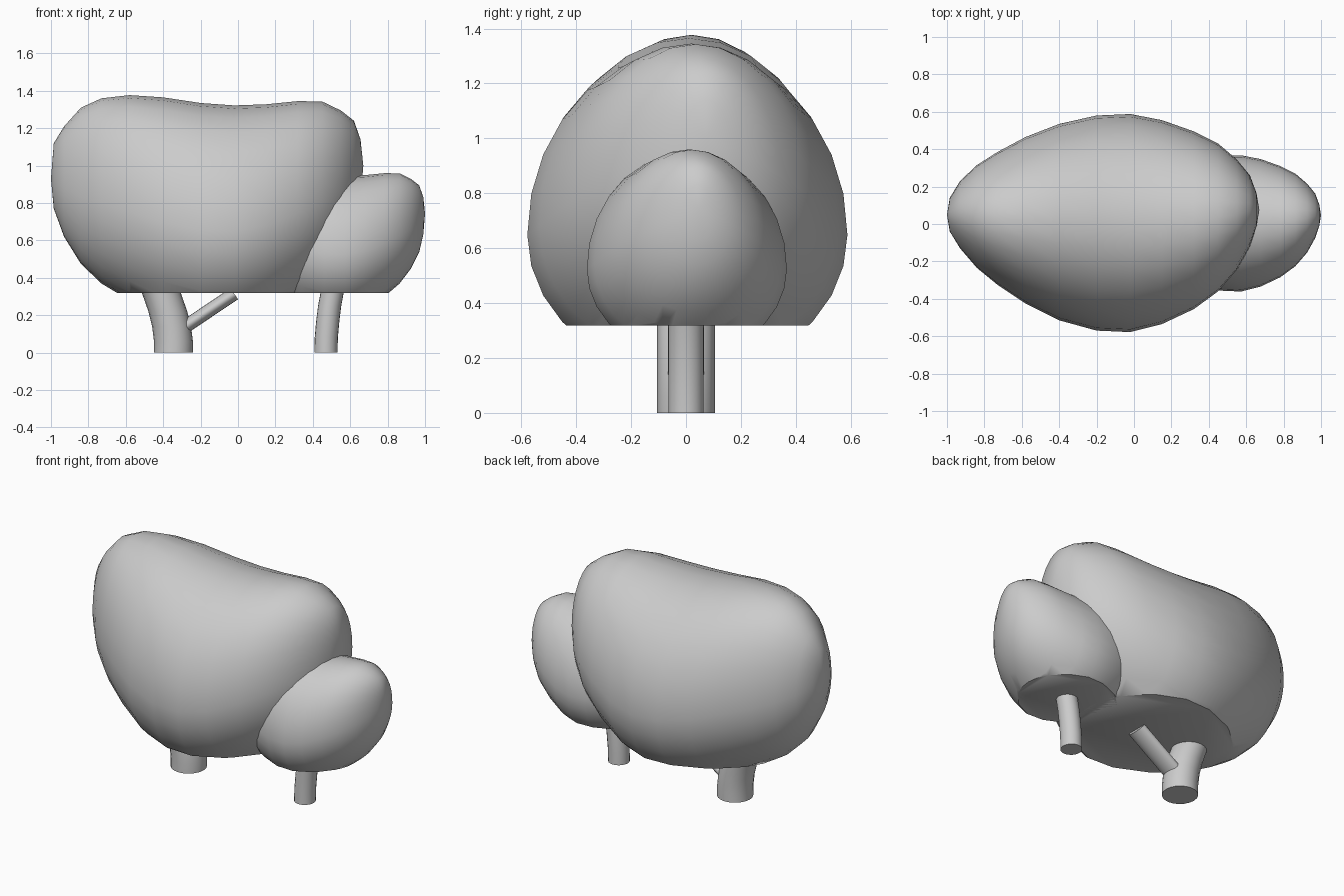
import bpy, bmesh, math
from mathutils import Vector

if "Cube" in bpy.data.objects:
    bpy.data.objects.remove(bpy.data.objects["Cube"])

# Canopy stations along x: x, underside z (before flat cut), top z, half width, y centre
STATIONS = [
    (-0.985, 0.77, 1.12, 0.09, 0.05), (-0.93, 0.62, 1.21, 0.18, 0.05),
    (-0.84, 0.475, 1.31, 0.275, 0.04), (-0.73, 0.37, 1.36, 0.355, 0.03),
    (-0.58, 0.28, 1.377, 0.445, 0.02), (-0.40, 0.19, 1.365, 0.525, 0.01),
    (-0.20, 0.14, 1.335, 0.575, 0.005), (-0.02, 0.14, 1.322, 0.583, 0.005),
    (0.15, 0.19, 1.328, 0.545, 0.01), (0.32, 0.29, 1.345, 0.475, 0.02),
    (0.45, 0.40, 1.343, 0.395, 0.035), (0.55, 0.53, 1.295, 0.295, 0.05),
    (0.62, 0.67, 1.24, 0.19, 0.07), (0.655, 0.82, 1.14, 0.09, 0.075),
]
ENDS = ((-1.0, 0.05, 0.93), (0.67, 0.075, 1.0))
GROUND_CUT = 0.318


def finish(bm, name, angle):
    bmesh.ops.recalc_face_normals(bm, faces=bm.faces)
    me = bpy.data.meshes.new(name)
    bm.to_mesh(me)
    bm.free()
    ob = bpy.data.objects.new(name, me)
    bpy.context.collection.objects.link(ob)
    bpy.ops.object.select_all(action='DESELECT')
    ob.select_set(True)
    bpy.context.view_layer.objects.active = ob
    bpy.ops.object.shade_smooth_by_angle(angle=math.radians(angle))
    return ob


def bridge(bm, rings):
    n = len(rings[0])
    for a, b in zip(rings, rings[1:]):
        for i in range(n):
            j = (i + 1) % n
            bm.faces.new((a[i], a[j], b[j], b[i]))


def canopy(name, place, sides=28):
    bm = bmesh.new()
    rings = []
    for x, zb, zt, w, yc in STATIONS:
        zc = zb + 0.43 * (zt - zb)
        ring = []
        for i in range(sides):
            t = math.tau * i / sides
            s = math.sin(t)
            z = zc + s * ((zt - zc) if s > 0 else (zc - zb))
            ring.append(bm.verts.new(place(x, yc + w * math.cos(t), z)))
        rings.append(ring)
    bridge(bm, rings)
    for ring, end in zip((rings[0], rings[-1]), ENDS):
        tip = bm.verts.new(place(*end))
        for i in range(sides):
            bm.faces.new((ring[i], ring[(i + 1) % sides], tip))
    # flat underside
    cut = bmesh.ops.bisect_plane(
        bm, geom=bm.verts[:] + bm.edges[:] + bm.faces[:],
        plane_co=(0, 0, GROUND_CUT), plane_no=(0, 0, 1), clear_inner=True)
    edges = [e for e in cut['geom_cut'] if isinstance(e, bmesh.types.BMEdge)]
    bmesh.ops.contextual_create(bm, geom=edges)
    return finish(bm, name, 40)


def limb(name, path, ry, rx, sides=20, level=False):
    """Tube along a path in the xz plane; level rings stay horizontal."""
    pts = [Vector((x, 0, z)) for x, z in path]
    bm = bmesh.new()
    rings = []
    for k, p in enumerate(pts):
        d = (pts[min(k + 1, len(pts) - 1)] - pts[max(k - 1, 0)]).normalized()
        u = Vector((1, 0, 0)) if level else Vector((d.z, 0, -d.x))
        rings.append([bm.verts.new(p + u * rx * math.cos(a) + Vector((0, ry * math.sin(a), 0)))
                      for a in (math.tau * i / sides for i in range(sides))])
    bridge(bm, rings)
    bm.faces.new(rings[0])
    bm.faces.new(rings[-1])
    return finish(bm, name, 40)


# Foliage masses: the small one is a scaled copy of the same form
canopy("large_canopy", lambda x, y, z: (x, y, z))
canopy("small_canopy", lambda x, y, z: (1 + (x - 0.67) * 0.62, y * 0.625,
                                        GROUND_CUT + (z - GROUND_CUT) * 0.625))

# Trunks and side branch
limb("large_trunk", [(-0.345, 0), (-0.345, 0.06), (-0.355, 0.14), (-0.375, 0.22),
                     (-0.41, 0.32), (-0.45, 0.40)], 0.105, 0.104, level=True)
limb("small_trunk", [(0.47, 0), (0.472, 0.08), (0.48, 0.17), (0.49, 0.25),
                     (0.505, 0.33), (0.52, 0.40)], 0.064, 0.062, level=True)
limb("side_branch", [(-0.33, 0.107), (-0.18, 0.208), (-0.02, 0.315)], 0.066, 0.036)
